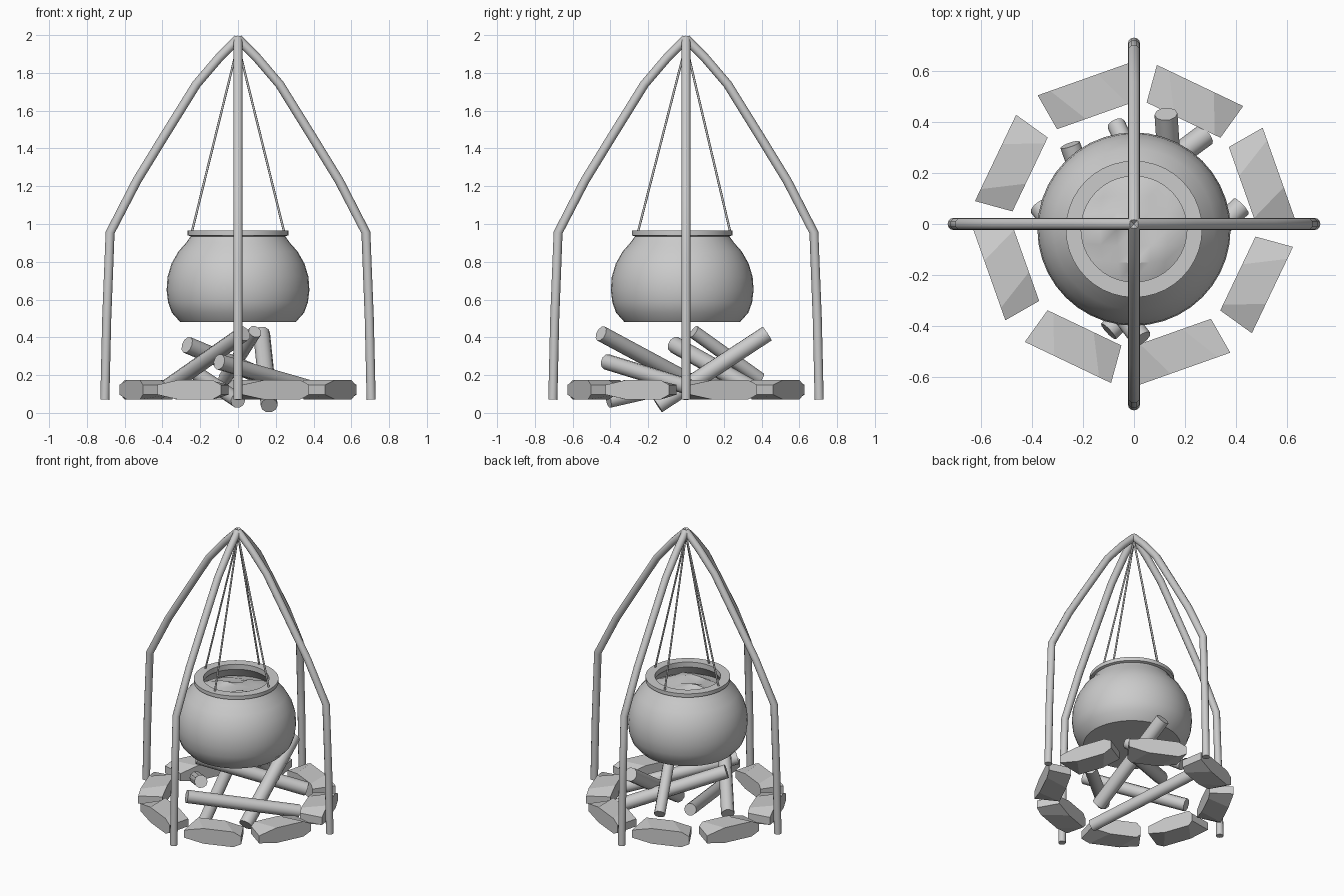
import bpy, bmesh, math, random
from mathutils import Vector

if "Cube" in bpy.data.objects:
    bpy.data.objects.remove(bpy.data.objects["Cube"])

random.seed(4)
POT_Y = -0.02


def finish(name, bm, smooth=None):
    bmesh.ops.recalc_face_normals(bm, faces=bm.faces)
    me = bpy.data.meshes.new(name)
    bm.to_mesh(me)
    bm.free()
    ob = bpy.data.objects.new(name, me)
    bpy.context.collection.objects.link(ob)
    if smooth:
        bpy.ops.object.select_all(action='DESELECT')
        ob.select_set(True)
        bpy.context.view_layer.objects.active = ob
        bpy.ops.object.shade_smooth_by_angle(angle=math.radians(smooth))
    return ob


def tube(name, pts, r, sides):
    """Capped tube along a path lying in one plane."""
    pts = [Vector(p) for p in pts]
    bm = bmesh.new()
    span = pts[-1] - pts[0]
    side = span.cross(Vector((0, 0, 1))).normalized()
    rings = []
    for i, p in enumerate(pts):
        t = (pts[min(i + 1, len(pts) - 1)] - pts[max(i - 1, 0)]).normalized()
        up = side.cross(t).normalized()
        rings.append([bm.verts.new(p + r * (side * math.cos(a) + up * math.sin(a)))
                      for a in (2 * math.pi * k / sides for k in range(sides))])
    for a, b in zip(rings, rings[1:]):
        for k in range(sides):
            n = (k + 1) % sides
            bm.faces.new((a[k], a[n], b[n], b[k]))
    bm.faces.new(rings[0])
    bm.faces.new(rings[-1])
    return finish(name, bm, 50)


# Bent poles and hanging ropes, one of each per axis direction
POLE = [(0.705, 0.07), (0.695, 0.5), (0.677, 0.955), (0.535, 1.23), (0.40, 1.45),
        (0.22, 1.74), (0.1, 1.88), (0.0, 1.98)]
for i in range(4):
    c, s = round(math.cos(i * math.pi / 2)), round(math.sin(i * math.pi / 2))
    tube(f"pole_{i + 1}", [(d * c, d * s, z) for d, z in POLE], 0.024, 12)
    tube(f"rope_{i + 1}", [(0.245 * c, 0.245 * s + POT_Y / 2, 0.955), (0, 0, 1.95)], 0.006, 8)

# Cauldron: outer wall, rim, then inner wall
PROFILE = [(0, 0.48), (0.305, 0.48), (0.35, 0.53), (0.37, 0.585), (0.378, 0.65),
           (0.373, 0.72), (0.352, 0.79), (0.315, 0.855), (0.275, 0.90), (0.25, 0.935),
           (0.267, 0.94), (0.267, 0.965), (0.207, 0.965), (0.207, 0.93),
           (0.26, 0.87), (0.31, 0.80), (0.33, 0.68), (0.28, 0.52), (0, 0.51)]
bm = bmesh.new()
vs = [bm.verts.new((r, 0, z)) for r, z in PROFILE]
es = [bm.edges.new(e) for e in zip(vs, vs[1:])]
bmesh.ops.spin(bm, geom=vs + es, axis=(0, 0, 1), cent=(0, 0, 0),
               angle=2 * math.pi, steps=40)
bmesh.ops.remove_doubles(bm, verts=bm.verts, dist=0.0005)
pot = finish("cauldron", bm, 35)
pot.location.y = POT_Y

# Lumpy stew surface
bm = bmesh.new()
bmesh.ops.create_grid(bm, x_segments=8, y_segments=8, size=0.265)
for v in bm.verts:
    # square grid pushed out to a disc
    x, y = v.co.x / 0.265, v.co.y / 0.265
    v.co.x = 0.265 * x * math.sqrt(1 - y * y / 2)
    v.co.y = 0.265 * y * math.sqrt(1 - x * x / 2)
    inner = max(0, 1 - v.co.xy.length / 0.265)
    v.co.z = 0.858 + random.uniform(0, 0.05) * min(1, inner * 3) + 0.03 * inner
stew = finish("stew", bm, 40)
stew.location.y = POT_Y

# Ring of chipped stones: tapered blocks with skewed facets
SECTIONS = [  # inner and outer position along the stone, half height
    (-0.16, -0.187, 0.026), (-0.04, -0.135, 0.0525),
    (0.135, 0.06, 0.0525), (0.16, 0.187, 0.026)]
for i in range(8):
    bm = bmesh.new()
    rings = []
    for s_in, s_out, h in SECTIONS:
        rings.append([bm.verts.new(p) for p in (
            (s_in, -0.075, -h), (s_out, 0.075, -h), (s_out, 0.075, h), (s_in, -0.075, h))])
    for a, b in zip(rings, rings[1:]):
        for k in range(4):
            n = (k + 1) % 4
            bm.faces.new((a[k], a[n], b[n], b[k]))
    bm.faces.new(rings[0])
    bm.faces.new(rings[-1])
    stone = finish(f"stone_{i + 1}", bm)
    ang = math.radians(19.5 + 45 * i)
    stone.location = (0.525 * math.cos(ang), 0.525 * math.sin(ang), 0.1225)
    stone.rotation_euler.z = ang - math.pi / 2

# Firewood: high end, low end, radius
LOGS = [((0.125, 0.43, 0.42), (0.165, -0.15, 0.04), 0.045),
        ((0.03, -0.45, 0.42), (-0.37, 0.07, 0.14), 0.042),
        ((-0.27, -0.06, 0.36), (0.28, 0.35, 0.13), 0.045),
        ((0.09, 0.04, 0.43), (-0.07, 0.39, 0.18), 0.036),
        ((-0.10, -0.42, 0.27), (0.42, 0.07, 0.12), 0.042),
        ((-0.25, 0.31, 0.23), (0.0, -0.41, 0.065), 0.04)]
for i, (a, b, r) in enumerate(LOGS):
    tube(f"log_{i + 1}", [a, b], r, 10)
